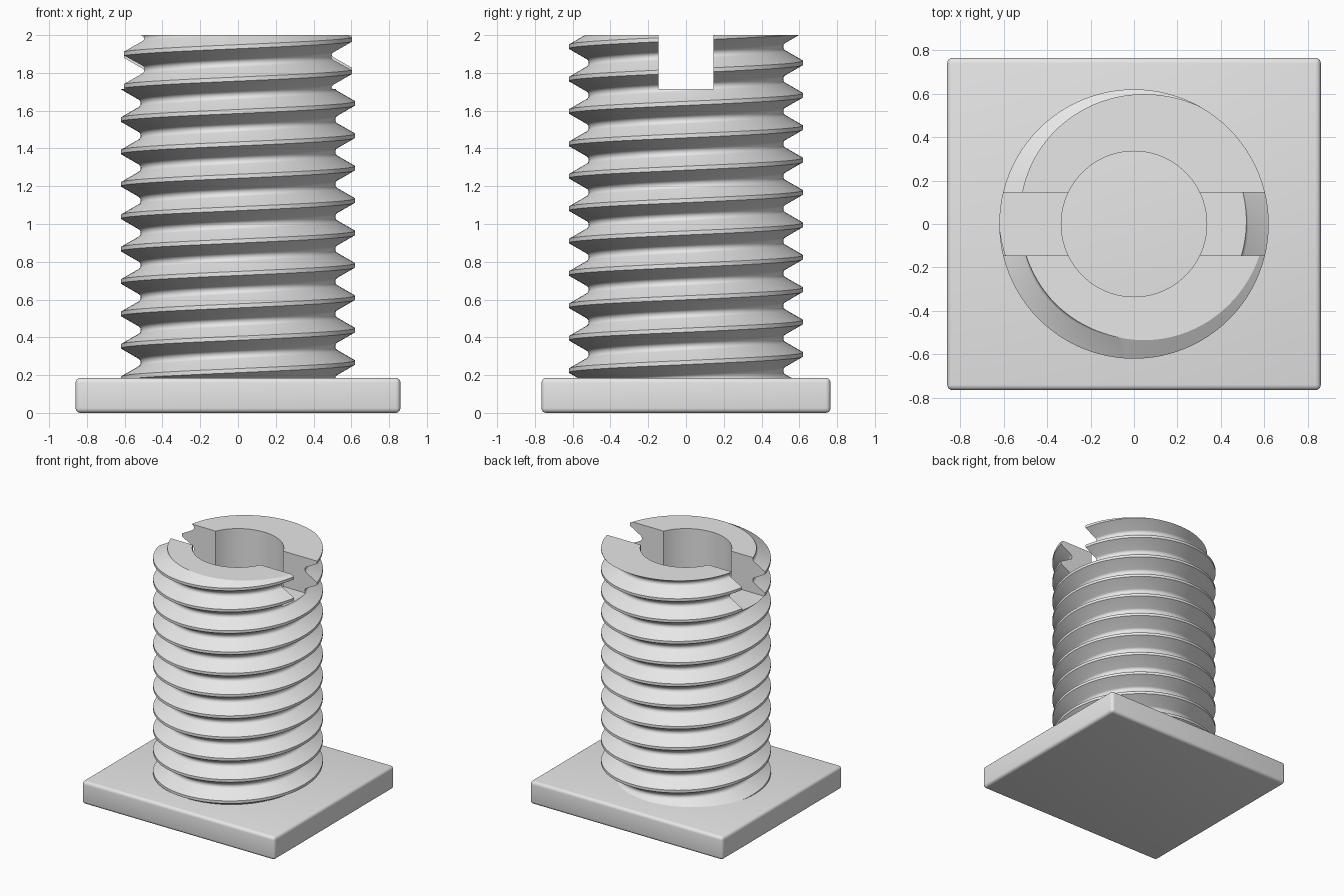
import bpy
import bmesh
from math import sin, cos, tan, pi, radians

if "Cube" in bpy.data.objects:
    bpy.data.objects.remove(bpy.data.objects["Cube"], do_unlink=True)

BASE_TOP, TOP = 0.185, 2.0
PITCH, CREST_R, ROOT_R = 0.1715, 0.62, 0.515
ROOT_Z = 0.181          # height of a thread valley on the +x side
SEGMENTS, TURNS = 96, 14

grey = bpy.data.materials.new("light grey")
grey.use_nodes = True
colour = (0.8, 0.8, 0.8, 1)
grey.diffuse_color = colour
grey.node_tree.nodes["Principled BSDF"].inputs["Base Color"].default_value = colour


def select_only(obj):
    bpy.ops.object.select_all(action="DESELECT")
    obj.select_set(True)
    bpy.context.view_layer.objects.active = obj


def box(name, size, centre):
    bpy.ops.mesh.primitive_cube_add(size=1, location=centre)
    obj = bpy.context.object
    obj.name = name
    obj.scale = size
    bpy.ops.object.transform_apply(location=False, rotation=False, scale=True)
    return obj


def finish(obj):
    obj.data.materials.clear()
    obj.data.materials.append(grey)
    select_only(obj)
    bpy.ops.object.shade_smooth_by_angle(angle=radians(30))


def cut(obj, cutter):
    select_only(obj)
    mod = obj.modifiers.new("cut", "BOOLEAN")
    mod.operation = "DIFFERENCE"
    mod.solver = "EXACT"
    mod.object = cutter
    bpy.ops.object.modifier_apply(modifier=mod.name)
    bpy.data.objects.remove(cutter, do_unlink=True)


# One pitch of thread: rounded valley, 60 degree flanks, narrow flat crest
crest = PITCH / 8
fillet = (PITCH - crest) / 2 / tan(radians(30)) - (CREST_R - ROOT_R)
profile = []
for i in range(9):
    a = radians(-60 + 15 * i)
    profile.append((ROOT_R + fillet - fillet * cos(a), fillet * sin(a)))
profile += [(CREST_R, (PITCH - crest) / 2), (CREST_R, (PITCH + crest) / 2)]
n = len(profile)

# Right-handed threaded shaft, joined to itself one turn up at the seam
bm = bmesh.new()
columns = []
for s in range(SEGMENTS):
    angle = 2 * pi * s / SEGMENTS
    column = []
    for turn in range(-2, TURNS - 2):
        lift = ROOT_Z + PITCH * (turn + s / SEGMENTS)
        column += [bm.verts.new((r * cos(angle), r * sin(angle), z + lift))
                   for r, z in profile]
    columns.append(column)
for s in range(SEGMENTS):
    last = s == SEGMENTS - 1
    left, right = columns[s], columns[(s + 1) % SEGMENTS]
    shift = n if last else 0
    for j in range(TURNS * n - 1 - shift):
        bm.faces.new((left[j], right[j + shift], right[j + shift + 1], left[j + 1]))

# Trim both ends flat and cap them
for height, direction in ((0.1, -1), (TOP, 1)):
    bmesh.ops.bisect_plane(bm, geom=bm.verts[:] + bm.edges[:] + bm.faces[:],
                           dist=1e-5, plane_co=(0, 0, height),
                           plane_no=(0, 0, direction), clear_outer=True)
rim = [e for e in bm.edges if e.is_boundary]
bmesh.ops.holes_fill(bm, edges=rim, sides=0)
bmesh.ops.recalc_face_normals(bm, faces=bm.faces[:])
mesh = bpy.data.meshes.new("threaded_shaft")
bm.to_mesh(mesh)
bm.free()
shaft = bpy.data.objects.new("threaded_shaft", mesh)
bpy.context.collection.objects.link(shaft)

# Central bore and cross slot
bpy.ops.mesh.primitive_cylinder_add(vertices=96, radius=0.335, depth=2,
                                    location=(0, 0, BASE_TOP + 1))
cut(shaft, bpy.context.object)
cut(shaft, box("slot_cutter", (2, 0.29, 0.6), (0, 0, 1.715 + 0.3)))
finish(shaft)

# Rounded rectangular base plate
base = box("base_plate", (1.72, 1.53, BASE_TOP), (0, 0, BASE_TOP / 2))
bevel = base.modifiers.new("rounded edges", "BEVEL")
bevel.width = 0.025
bevel.segments = 4
select_only(base)
bpy.ops.object.modifier_apply(modifier=bevel.name)
finish(base)
